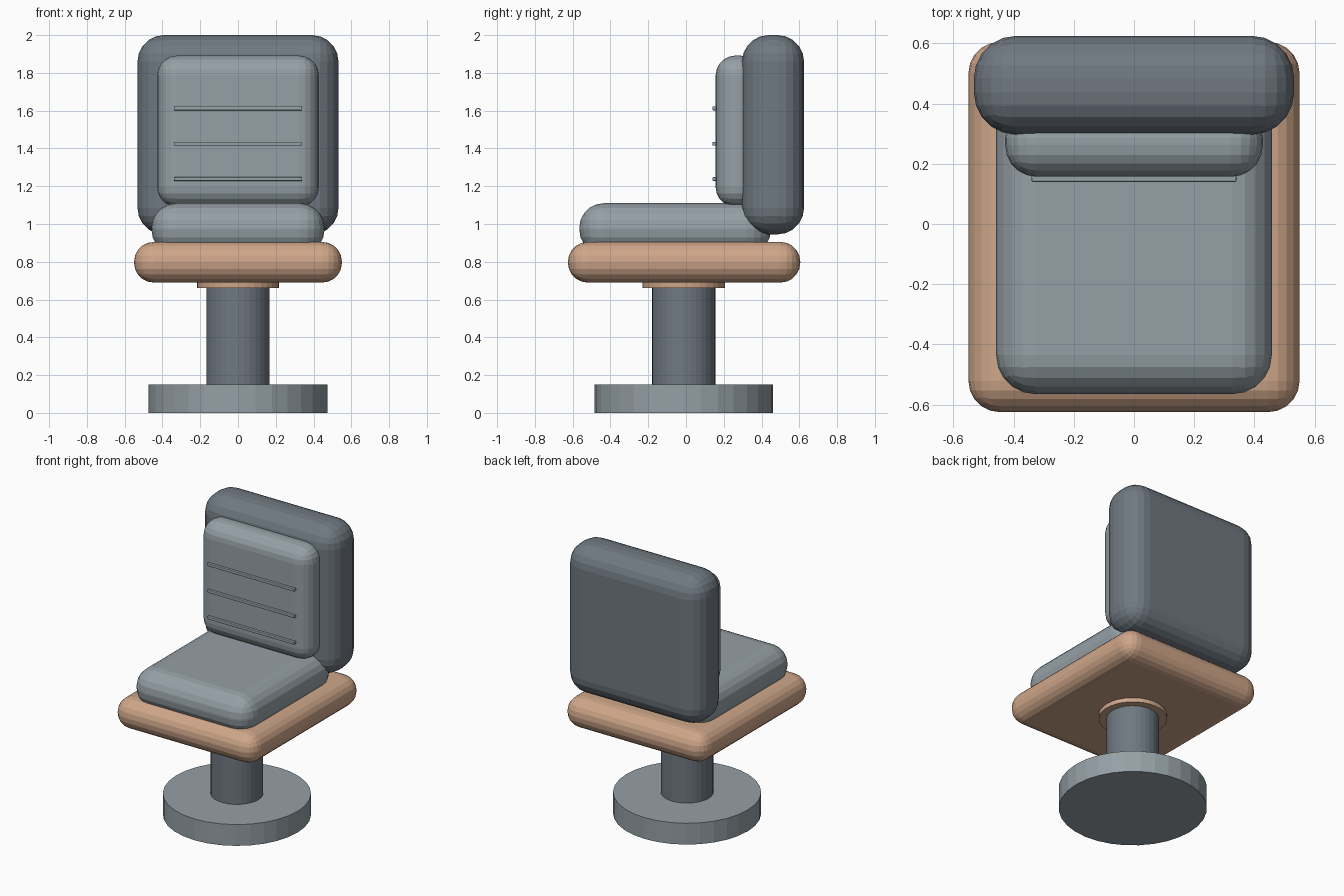
import bpy
from mathutils import Vector

cube = bpy.data.objects.get("Cube")
if cube:
    bpy.data.objects.remove(cube, do_unlink=True)


def material(name, rgb):
    m = bpy.data.materials.new(name)
    m.use_nodes = True
    m.diffuse_color = (*rgb, 1)
    m.node_tree.nodes["Principled BSDF"].inputs["Base Color"].default_value = (*rgb, 1)
    return m


light_grey = material("light grey", (0.30, 0.35, 0.38))
dark_grey = material("dark grey", (0.16, 0.19, 0.22))
tan = material("tan", (0.62, 0.38, 0.25))


def cushion(name, low, high, radius, mat, segments=5):
    """Box between two corners with rounded edges."""
    low, high = Vector(low), Vector(high)
    bpy.ops.mesh.primitive_cube_add(size=1, location=(low + high) / 2)
    ob = bpy.context.object
    ob.name = name
    ob.scale = high - low
    bpy.ops.object.transform_apply(location=False, rotation=False, scale=True)
    bevel = ob.modifiers.new("rounding", 'BEVEL')
    bevel.width = radius
    bevel.segments = segments
    ob.data.materials.append(mat)
    return ob


def disc(name, radius, bottom, top, mat):
    """Upright cylinder on the pedestal axis."""
    bpy.ops.mesh.primitive_cylinder_add(
        vertices=32, radius=radius, depth=top - bottom,
        location=(0, -0.012, (bottom + top) / 2))
    ob = bpy.context.object
    ob.name = name
    ob.data.materials.append(mat)
    return ob


# Pedestal
disc("base_plate", 0.473, 0, 0.15, light_grey)
disc("post", 0.168, 0.14, 0.70, dark_grey)
disc("seat_collar", 0.218, 0.66, 0.72, tan)

# Seat
cushion("seat_frame", (-0.55, -0.625, 0.69), (0.55, 0.605, 0.905), 0.104, tan)
cushion("seat_cushion", (-0.458, -0.565, 0.84), (0.458, 0.45, 1.11), 0.13, light_grey)

# Backrest
cushion("backrest", (-0.532, 0.297, 0.945), (0.532, 0.625, 2.0), 0.14, dark_grey)
cushion("back_pad", (-0.428, 0.157, 1.09), (0.428, 0.39, 1.892), 0.105, light_grey)

# Seams across the back pad
for i in range(3):
    z = 1.238 + 0.187 * i
    cushion(f"seam_{i + 1}", (-0.34, 0.14, z - 0.01), (0.34, 0.162, z + 0.01),
            0.004, light_grey, 2)
